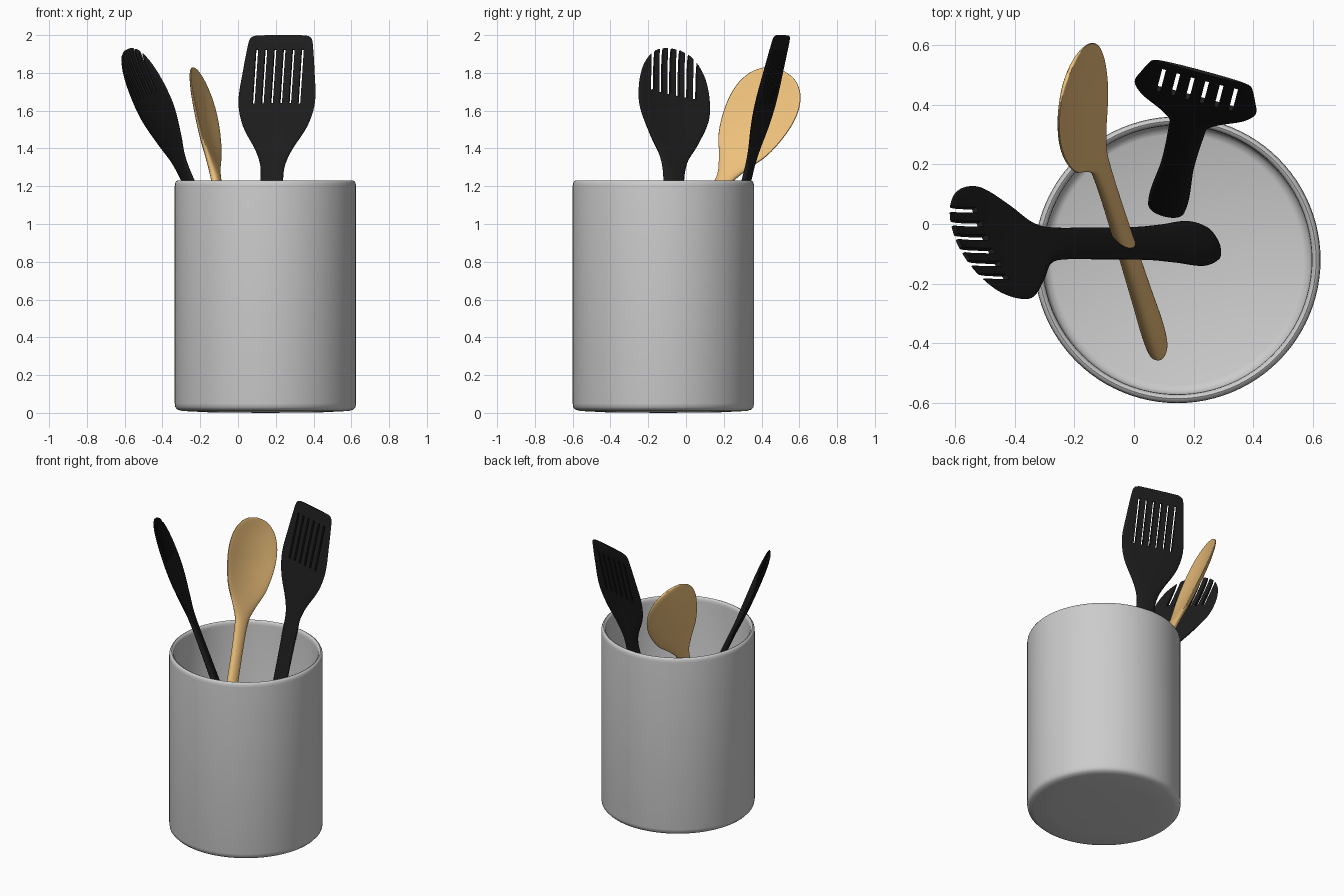
import bpy, bmesh, math
from mathutils import Vector

if "Cube" in bpy.data.objects:
    bpy.data.objects.remove(bpy.data.objects["Cube"])


def material(name, rgb):
    m = bpy.data.materials.new(name)
    m.diffuse_color = (*rgb, 1)
    m.use_nodes = True
    m.node_tree.nodes["Principled BSDF"].inputs["Base Color"].default_value = m.diffuse_color
    return m


def finish(name, bm, mat=None, smooth=True):
    bmesh.ops.recalc_face_normals(bm, faces=bm.faces)
    me = bpy.data.meshes.new(name)
    bm.to_mesh(me)
    bm.free()
    ob = bpy.data.objects.new(name, me)
    bpy.context.collection.objects.link(ob)
    if mat:
        me.materials.append(mat)
    if smooth:
        shade(ob)
    return ob


def select(ob):
    bpy.ops.object.select_all(action='DESELECT')
    ob.select_set(True)
    bpy.context.view_layer.objects.active = ob


def shade(ob):
    select(ob)
    bpy.ops.object.shade_smooth_by_angle(angle=math.radians(40))


def frame(axis, across):
    a = Vector(axis).normalized()
    w = Vector(across)
    w = (w - a * w.dot(a)).normalized()
    return a, w, w.cross(a)


def resample(rows, steps=5):
    # smooth curve through the stations, parametrised by position along the tool
    slopes = []
    for i in range(len(rows)):
        p, q = rows[max(i - 1, 0)], rows[min(i + 1, len(rows) - 1)]
        slopes.append([(v - u) / (q[0] - p[0]) for u, v in zip(p, q)])
    out = []
    for i in range(len(rows) - 1):
        h = rows[i + 1][0] - rows[i][0]
        for k in range(steps):
            t = k / steps
            h0, h1 = 2*t**3 - 3*t**2 + 1, t**3 - 2*t**2 + t
            h2, h3 = -2*t**3 + 3*t**2, t**3 - t**2
            out.append([h0*a + h1*h*m + h2*b + h3*h*n for a, b, m, n in
                        zip(rows[i], rows[i + 1], slopes[i], slopes[i + 1])])
    return out + [rows[-1]]


def utensil(name, origin, fr, rows, mat, seg=36):
    # rows: position, half width, half thickness, dish depth
    a, w, n = fr
    o = Vector(origin)
    bm = bmesh.new()
    rings = []
    for s, hw, th, dish in resample(rows):
        ring = []
        for k in range(seg):
            ang = 2 * math.pi * k / seg
            c, d = math.cos(ang), math.sin(ang)
            d = math.copysign(abs(d) ** 0.8, d)
            off = th * d + dish * (c * c - 0.7)
            ring.append(bm.verts.new(o + a * s + w * (max(hw, .003) * c) + n * off))
        rings.append(ring)
    for r, q in zip(rings, rings[1:]):
        for k in range(seg):
            j = (k + 1) % seg
            bm.faces.new((r[k], r[j], q[j], q[k]))
    bm.faces.new(rings[0])
    bm.faces.new(rings[-1])
    return finish(name, bm, mat)


def cut_slots(ob, origin, fr, count, spacing, width, s0, s1):
    a, w, n = fr
    bm = bmesh.new()
    for i in range(count):
        t = (i - (count - 1) / 2) * spacing
        v = [bm.verts.new(Vector(origin) + a * s + w * (t + x * width / 2) + n * z * .15)
             for s in (s0, s1) for x in (-1, 1) for z in (-1, 1)]
        for f in ((0, 1, 3, 2), (4, 6, 7, 5), (0, 4, 5, 1),
                  (2, 3, 7, 6), (0, 2, 6, 4), (1, 5, 7, 3)):
            bm.faces.new([v[k] for k in f])
    cutter = finish(ob.name + "_slot_cutter", bm, smooth=False)
    cutter.hide_render = True
    mod = ob.modifiers.new("slots", 'BOOLEAN')
    mod.operation, mod.object, mod.solver = 'DIFFERENCE', cutter, 'EXACT'
    select(ob)
    bpy.ops.object.modifier_apply(modifier=mod.name)
    bpy.data.objects.remove(cutter)
    shade(ob)


black = material("black_nylon", (.012, .012, .012))
wood = material("light_wood", (.85, .53, .2))

# Crock: revolved wall with rounded rim
profile = [(0, 0), (.3, .003), (.44, .01), (.465, .017), (.477, .03), (.48, .05),
           (.48, 1.2), (.478, 1.216), (.473, 1.226), (.465, 1.23), (.457, 1.226),
           (.452, 1.216), (.45, 1.2), (.45, .07), (.44, .05), (.42, .04), (0, .04)]
bm = bmesh.new()
vs = [bm.verts.new((r, 0, z)) for r, z in profile]
es = [bm.edges.new(p) for p in zip(vs, vs[1:])]
bmesh.ops.spin(bm, geom=vs + es, axis=(0, 0, 1), cent=(0, 0, 0),
               angle=2 * math.pi, steps=96, use_merge=False)
bmesh.ops.remove_doubles(bm, verts=bm.verts, dist=1e-4)
bmesh.ops.translate(bm, verts=bm.verts, vec=(.145, -.12, 0))
finish("crock", bm)

# Slotted turner
o, fr = (.178, .32, 1.23), frame((.063, .239, .969), (.966, -.26, 0))
turner = utensil("slotted_turner", o, fr, [
    (-1.17, .03, .012, 0), (-1.155, .05, .02, 0), (-1.1, .063, .026, 0),
    (-.9, .066, .028, 0), (-.5, .056, .024, 0), (0, .062, .02, 0),
    (.08, .067, .018, 0), (.16, .097, .016, 0), (.3, .178, .012, 0),
    (.43, .21, .01, 0), (.6, .196, .009, 0), (.74, .178, .008, 0),
    (.772, .17, .007, 0), (.787, .155, .006, 0), (.793, .135, .005, 0)], black)
cut_slots(turner, o, fr, 6, .05, .013, .42, .715)

# Slotted spoon with open-ended tines
o, fr = (-.265, -.065, 1.23), frame((-.42, 0, .91), (-.41, .89, -.19))
fork = utensil("tined_spoon", o, fr, [
    (-1.29, .01, .006, 0), (-1.28, .035, .015, 0), (-1.24, .063, .026, 0),
    (-1.12, .082, .03, 0), (-.92, .07, .028, 0), (-.7, .06, .025, 0),
    (-.3, .058, .022, 0), (0, .06, .018, 0), (.12, .08, .016, .005),
    (.23, .139, .014, .012), (.38, .203, .012, .02), (.5, .211, .011, .022),
    (.62, .188, .01, .02), (.7, .145, .009, .015), (.745, .095, .008, .008),
    (.765, .04, .006, .002)], black)
cut_slots(fork, o, fr, 6, .05, .02, .5, .9)

# Wooden spoon
o, fr = (-.115, .2, 1.23), frame((-.15, .47, .87), (.35, .85, -.39))
utensil("wooden_spoon", o, fr, [
    (-1.36, .008, .006, 0), (-1.35, .025, .018, 0), (-1.31, .042, .028, 0),
    (-1.18, .05, .032, 0), (-.95, .046, .03, 0), (-.5, .04, .027, 0),
    (0, .046, .024, 0), (.1, .085, .022, .005), (.22, .152, .018, .02),
    (.37, .19, .014, .03), (.49, .191, .013, .028), (.58, .16, .011, .02),
    (.635, .11, .01, .01), (.66, .06, .008, .003), (.668, .015, .005, 0)], wood)
